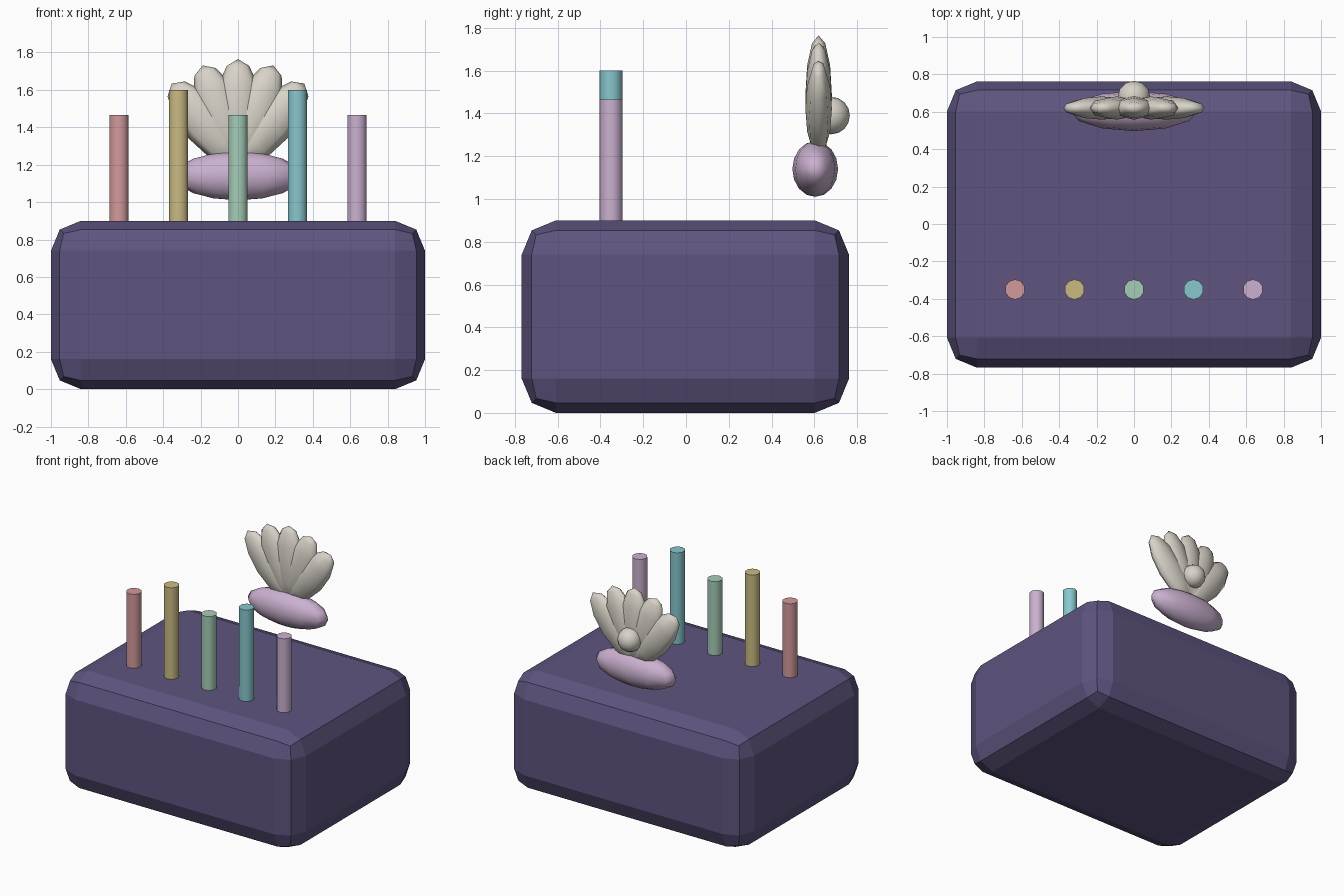
import bpy
import math
from mathutils import Matrix, Vector

cube = bpy.data.objects.get("Cube")
if cube:
    bpy.data.objects.remove(cube, do_unlink=True)


def material(name, hex_code):
    """Flat colour given as an sRGB hex string, stored as linear values."""
    srgb = [int(hex_code[i:i + 2], 16) / 255 for i in (0, 2, 4)]
    rgba = [((c + 0.055) / 1.055) ** 2.4 for c in srgb] + [1]
    mat = bpy.data.materials.new(name)
    mat.use_nodes = True
    mat.diffuse_color = rgba
    mat.node_tree.nodes["Principled BSDF"].inputs["Base Color"].default_value = rgba
    return mat


violet = material("deep violet", "5e547f")
coral = material("dusty coral", "d39a9c")
sand = material("sand yellow", "cabb84")
mint = material("pale mint", "a6cdb8")
aqua = material("soft aqua", "88c7cd")
mauve = material("light mauve", "cbb1d0")
cream = material("cream", "d8d3c8")


def finish(name, mat, smooth=None):
    obj = bpy.context.object
    obj.name = name
    obj.data.materials.append(mat)
    if smooth:
        bpy.ops.object.shade_smooth_by_angle(angle=math.radians(smooth))
    return obj


def ellipsoid(name, mat, centre, radii, segments, rings, tilt=0):
    bpy.ops.mesh.primitive_uv_sphere_add(segments=segments, ring_count=rings, radius=1)
    obj = finish(name, mat, 60)
    obj.data.transform(Matrix.Diagonal((*radii, 1)))
    obj.location = centre
    obj.rotation_euler.y = tilt
    return obj


# Base block with rounded edges
bpy.ops.mesh.primitive_cube_add(size=1, location=(0, -0.003, 0.45))
block = finish("base_block", violet)
block.data.transform(Matrix.Diagonal((2, 1.53, 0.9, 1)))
bevel = block.modifiers.new("rounded_edges", "BEVEL")
bevel.width = 0.16
bevel.segments = 2

# Row of pillars, alternating short and tall
for i, mat in enumerate((coral, sand, mint, aqua, mauve)):
    top = 1.6 if i % 2 else 1.465
    bottom = 0.88
    bpy.ops.mesh.primitive_cylinder_add(
        vertices=10, radius=0.054, depth=top - bottom,
        location=((i - 2) * 0.318, -0.35, (top + bottom) / 2))
    finish(f"pillar_{i + 1}", mat, 40)

# Floating shell: body, fan of petals and a pearl behind
ellipsoid("shell_body", mauve, (0, 0.604, 1.14), (0.34, 0.107, 0.13), 12, 8)
pivot = Vector((0, 0.62, 1.22))
for i in range(-2, 3):
    tilt = math.radians(20.3 * i)
    centre = pivot + Vector((math.sin(tilt), 0, math.cos(tilt))) * 0.265
    ellipsoid(f"fan_petal_{i + 3}", cream, centre, (0.122, 0.062, 0.28), 8, 6, tilt)
ellipsoid("pearl", cream, (0, 0.678, 1.39), (0.088, 0.088, 0.088), 12, 8)
